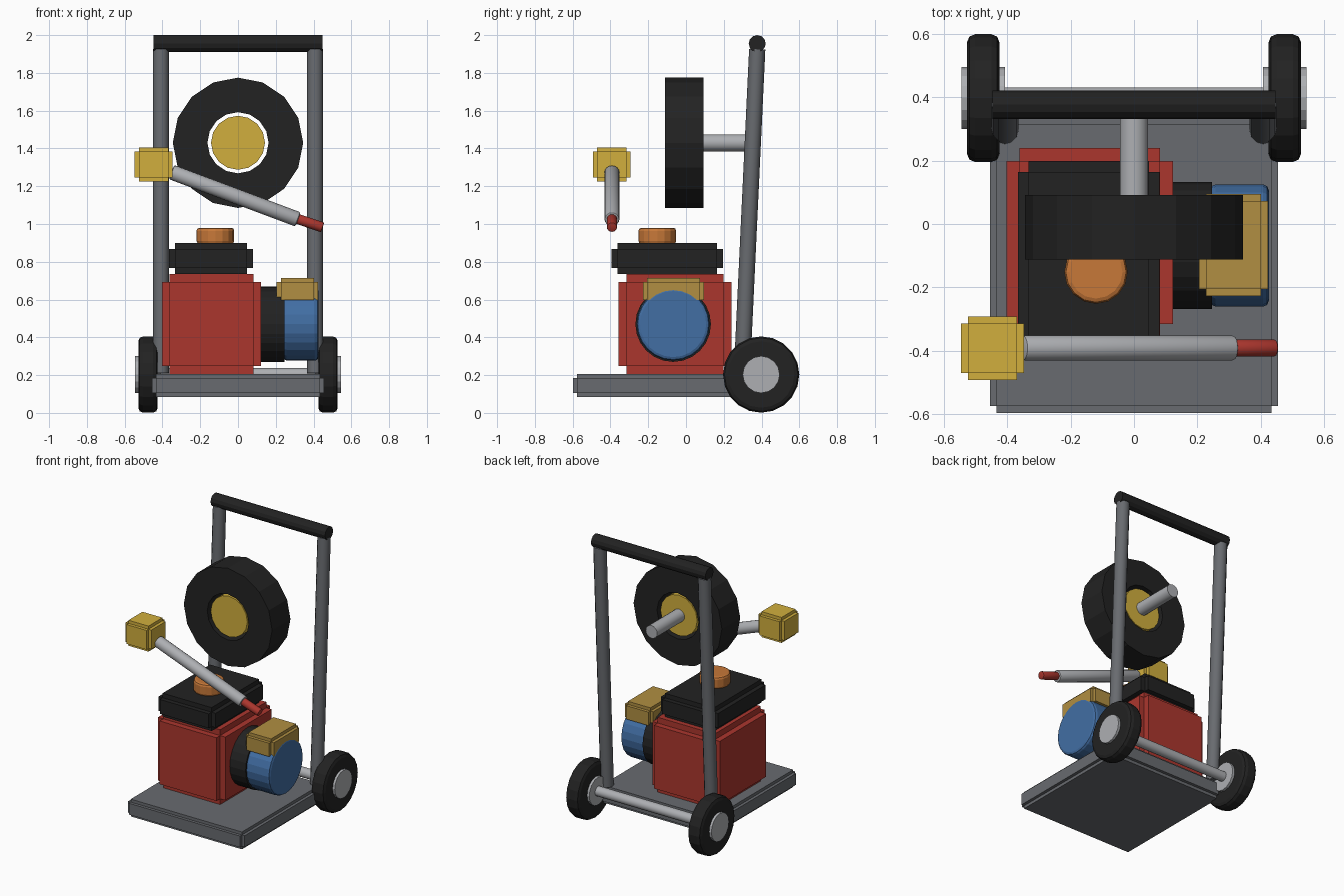
import bpy, bmesh, math
from mathutils import Vector, Matrix

if "Cube" in bpy.data.objects:
    bpy.data.objects.remove(bpy.data.objects["Cube"], do_unlink=True)


def material(name, r, g, b):
    m = bpy.data.materials.new(name)
    m.use_nodes = True
    m.diffuse_color = (r, g, b, 1)
    m.node_tree.nodes["Principled BSDF"].inputs["Base Color"].default_value = (r, g, b, 1)
    return m


black = material("rubber black", 0.016, 0.016, 0.016)
steel = material("steel grey", 0.139, 0.147, 0.16)
silver = material("light grey", 0.42, 0.43, 0.45)
red = material("engine red", 0.41, 0.037, 0.027)
blue = material("pump blue", 0.054, 0.156, 0.37)
yellow = material("yellow", 0.64, 0.43, 0.048)
tan = material("tan", 0.44, 0.275, 0.054)
orange = material("orange", 0.57, 0.188, 0.04)


def finish(name, bm, mat, smooth=False):
    mesh = bpy.data.meshes.new(name)
    bm.to_mesh(mesh)
    bm.free()
    obj = bpy.data.objects.new(name, mesh)
    bpy.context.collection.objects.link(obj)
    mesh.materials.append(mat)
    if smooth:
        bpy.ops.object.select_all(action='DESELECT')
        obj.select_set(True)
        bpy.context.view_layer.objects.active = obj
        bpy.ops.object.shade_smooth_by_angle(angle=math.radians(31))
    return obj


def stepped_box(name, lo, hi, step, mat):
    """Box with square-notched edges: three crossing blocks, each long on one axis."""
    lo, hi = Vector(lo), Vector(hi)
    bm = bmesh.new()
    for axis in range(3):
        size = hi - lo - Vector((2 * step,) * 3)
        size[axis] += 2 * step
        bmesh.ops.create_cube(bm, size=1, matrix=Matrix.Translation((lo + hi) / 2)
                              @ Matrix.Diagonal((*size, 1)))
    return finish(name, bm, mat)


def rod(name, a, b, radius, mat, sides=16, bevel=0, smooth=False):
    """Cylinder from a to b, with optional chamfered rims."""
    a, b = Vector(a), Vector(b)
    axis = b - a
    bm = bmesh.new()
    bmesh.ops.create_cone(bm, cap_ends=True, segments=sides, radius1=radius,
                          radius2=radius, depth=axis.length)
    if bevel:
        rims = [e for e in bm.edges if any(len(f.verts) > 4 for f in e.link_faces)]
        bmesh.ops.bevel(bm, geom=rims, offset=bevel, segments=2, profile=0.5,
                        affect='EDGES')
    turn = axis.to_track_quat('Z', 'Y').to_matrix().to_4x4()
    bm.transform(Matrix.Translation((a + b) / 2) @ turn)
    return finish(name, bm, mat, smooth)


def ring(name, center, outer, inner, half, mat, sides=16):
    """Rectangular-section ring around the y axis."""
    bm = bmesh.new()
    section = [(outer, -half), (outer, half), (inner, half), (inner, -half)]
    loops = []
    for i in range(sides):
        t = 2 * math.pi * i / sides
        loops.append([bm.verts.new(Vector(center) + Vector((r * math.cos(t), y, r * math.sin(t))))
                      for r, y in section])
    for i in range(sides):
        p, q = loops[i], loops[(i + 1) % sides]
        for k in range(4):
            n = (k + 1) % 4
            bm.faces.new((p[k], p[n], q[n], q[k]))
    bmesh.ops.recalc_face_normals(bm, faces=bm.faces)
    return finish(name, bm, mat)


# Base plate, engine block and tank on top
stepped_box("base_plate", (-0.455, -0.597, 0.085), (0.455, 0.335, 0.207), 0.021, steel)
stepped_box("engine_block", (-0.403, -0.357, 0.207), (0.123, 0.24, 0.735), 0.041, red)
stepped_box("engine_cover", (-0.366, -0.395, 0.735), (0.08, 0.197, 0.9), 0.032, black)
rod("filler_cap", (-0.12, -0.152, 0.895), (-0.12, -0.152, 0.98), 0.1, orange, bevel=0.016)

# Pump head on the left side of the engine
rod("pump_neck", (0.1, -0.068, 0.47), (0.247, -0.068, 0.47), 0.2, black, sides=24)
rod("pump_head", (0.24, -0.068, 0.47), (0.426, -0.068, 0.47), 0.193, blue, sides=24, bevel=0.018)
stepped_box("pump_box", (0.205, -0.228, 0.575), (0.424, 0.095, 0.714), 0.022, tan)

# Push frame and wheels, mirrored
for side, s in (("left", 1), ("right", -1)):
    rod(side + "_post", (s * 0.408, 0.296, 0.21), (s * 0.408, 0.377, 1.925), 0.043, steel,
        sides=12, smooth=True)
    rod(side + "_tire", (s * 0.425, 0.398, 0.203), (s * 0.528, 0.398, 0.203), 0.202, black,
        sides=20, bevel=0.026)
    rod(side + "_wheel_hub", (s * 0.408, 0.398, 0.203), (s * 0.545, 0.398, 0.203), 0.098, silver)
rod("axle", (-0.43, 0.398, 0.203), (0.43, 0.398, 0.203), 0.034, silver, smooth=True)
rod("handle_bar", (-0.447, 0.377, 1.955), (0.447, 0.377, 1.955), 0.045, black, sides=12)

# Hose reel carried on an arm
ring("hose_coil", (0, -0.01, 1.43), 0.345, 0.162, 0.102, black)
rod("reel_hub", (0, -0.1, 1.43), (0, 0.08, 1.43), 0.143, yellow)
rod("reel_arm", (0, 0, 1.43), (0, 0.385, 1.43), 0.045, silver, smooth=True)

# Spray lance with grip block and nozzle
stepped_box("lance_grip", (-0.547, -0.493, 1.225), (-0.347, -0.293, 1.405), 0.022, yellow)
rod("lance_tube", (-0.352, -0.392, 1.275), (0.318, -0.392, 1.024), 0.04, silver,
    bevel=0.01, smooth=True)
rod("lance_nozzle", (0.3, -0.392, 1.032), (0.448, -0.392, 0.982), 0.027, red,
    bevel=0.006, smooth=True)
